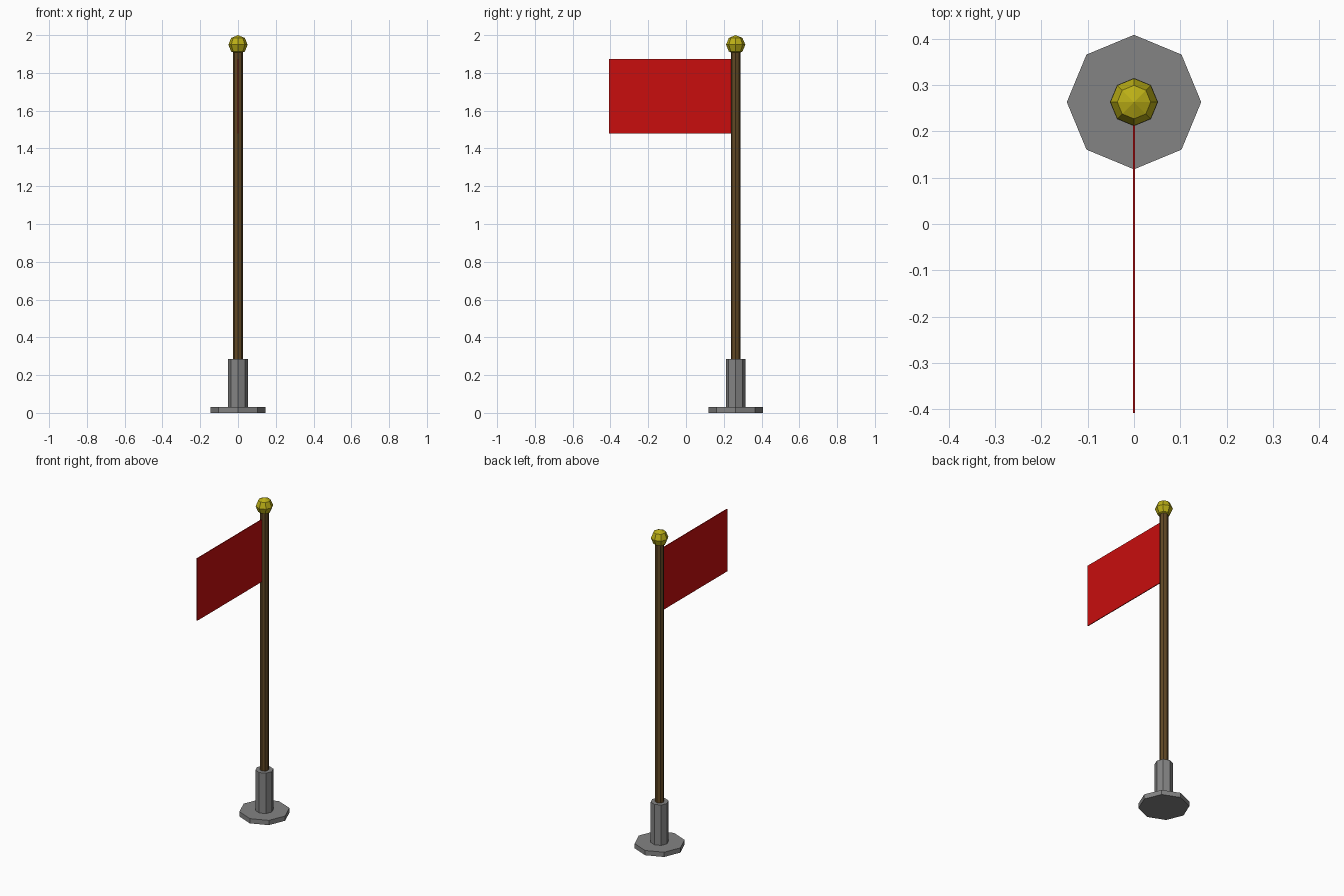
import bpy

if "Cube" in bpy.data.objects:
    bpy.data.objects.remove(bpy.data.objects["Cube"])

CY = 0.263  # pole axis position in y


def paint(obj, name, rgb):
    mat = bpy.data.materials.get(name) or bpy.data.materials.new(name)
    mat.diffuse_color = (*rgb, 1)
    mat.use_nodes = True
    mat.node_tree.nodes["Principled BSDF"].inputs["Base Color"].default_value = mat.diffuse_color
    obj.data.materials.append(mat)


def octagon_post(name, radius, z0, z1):
    bpy.ops.mesh.primitive_cylinder_add(vertices=8, radius=radius, depth=z1 - z0,
                                        location=(0, CY, (z0 + z1) / 2))
    obj = bpy.context.object
    obj.name = name
    return obj


# Dark grey foot and socket
for part in (octagon_post("base_plate", 0.145, 0, 0.03),
             octagon_post("socket", 0.052, 0.03, 0.285)):
    paint(part, "dark_metal", (0.23, 0.23, 0.23))

# Wooden pole
pole = octagon_post("pole", 0.026, 0.285, 1.93)
paint(pole, "wood", (0.12, 0.065, 0.018))

# Faceted gold finial
bpy.ops.mesh.primitive_uv_sphere_add(segments=8, ring_count=4, radius=0.051,
                                     location=(0, CY, 1.949))
finial = bpy.context.object
finial.name = "finial"
paint(finial, "gold", (0.5, 0.43, 0.008))

# Thin flag, running into the pole
y0, y1, z0, z1 = -0.408, CY - 0.015, 1.48, 1.873
bpy.ops.mesh.primitive_cube_add(size=1, location=(0, (y0 + y1) / 2, (z0 + z1) / 2))
flag = bpy.context.object
flag.name = "flag"
flag.scale = (0.005, y1 - y0, z1 - z0)
bpy.ops.object.transform_apply(location=False, rotation=False, scale=True)
paint(flag, "red_cloth", (0.58, 0.004, 0.004))
